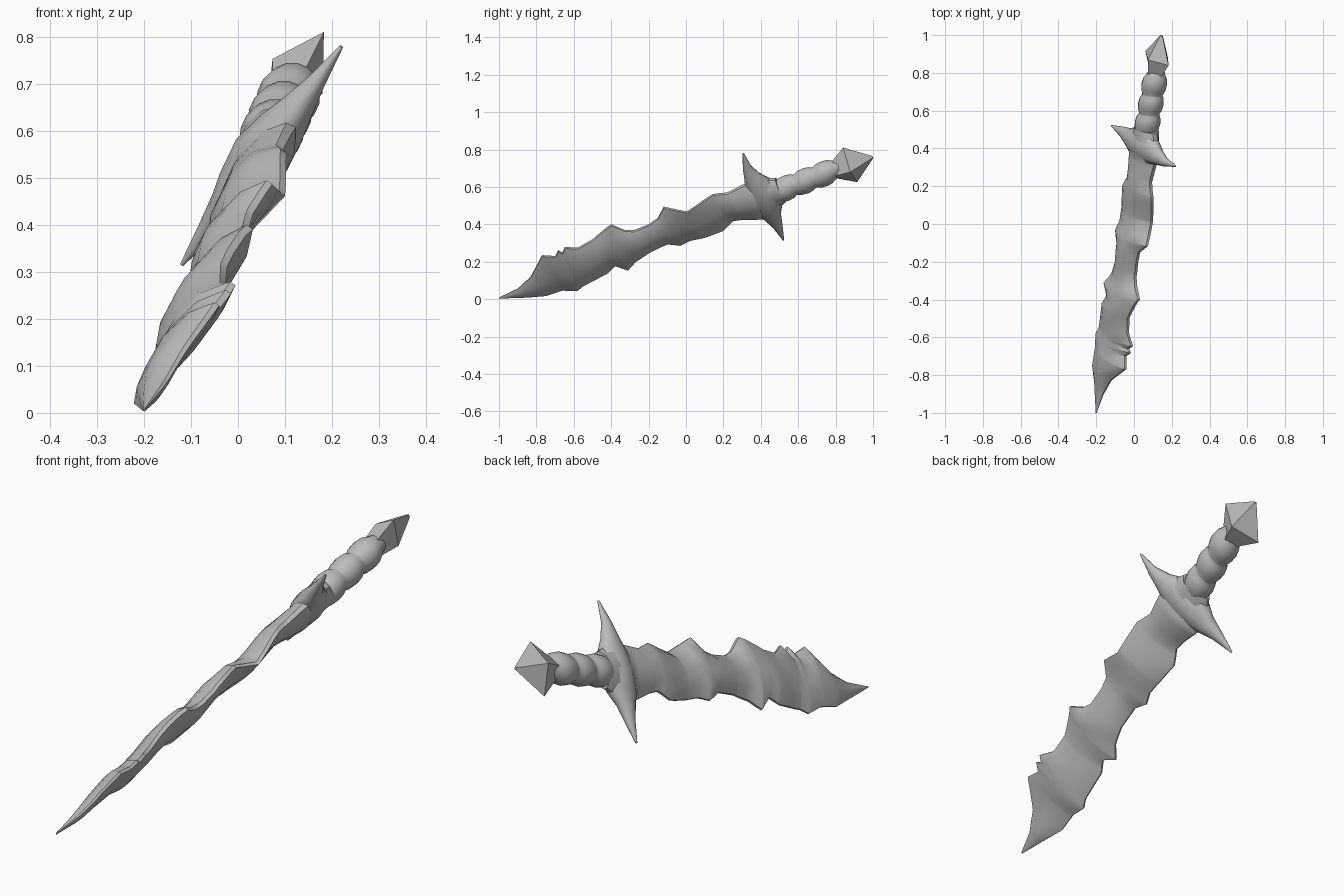
import bpy, bmesh
from math import sin, cos, pi, radians
from mathutils import Matrix, Vector

cube = bpy.data.objects.get("Cube")
if cube:
    bpy.data.objects.remove(cube)

# Single stone grey
grey = bpy.data.materials.new("stone_grey")
grey.use_nodes = True
colour = (0.5, 0.5, 0.5, 1)
grey.diffuse_color = colour
grey.node_tree.nodes["Principled BSDF"].inputs["Base Color"].default_value = colour

# Sword frame: u runs tip to pommel, v across the blade, t through its thickness
along = Vector((0.161, 0.923, 0.35)).normalized()
across = Vector((0.548, -0.379, 0.745))
across = (across - along * across.dot(along)).normalized()
through = along.cross(across)
frame = Matrix((along, across, through)).transposed().to_4x4()
frame.translation = (-0.2, -1, 0.006)


def loft(name, rings, angle):
    """Skin a row of equal rings, given in the sword frame, and cap the ends."""
    bm = bmesh.new()
    rows = [[bm.verts.new(frame @ Vector(p)) for p in ring] for ring in rings]
    for a, b in zip(rows, rows[1:]):
        for i in range(len(a)):
            j = (i + 1) % len(a)
            bm.faces.new((a[i], a[j], b[j], b[i]))
    bm.faces.new(rows[0])
    bm.faces.new(rows[-1])
    bmesh.ops.recalc_face_normals(bm, faces=bm.faces)
    mesh = bpy.data.meshes.new(name)
    bm.to_mesh(mesh)
    bm.free()
    mesh.materials.append(grey)
    obj = bpy.data.objects.new(name, mesh)
    bpy.context.collection.objects.link(obj)
    bpy.ops.object.select_all(action="DESELECT")
    obj.select_set(True)
    bpy.context.view_layer.objects.active = obj
    bpy.ops.object.shade_smooth_by_angle(angle=radians(angle))
    return obj


def sample(points, u):
    """Linear value at u along a list of (u, value) points."""
    for (a, p), (b, q) in zip(points, points[1:]):
        if u <= b:
            return p + (q - p) * max(0, u - a) / (b - a)
    return points[-1][1]


# Blade: chipped back edge, chipped cutting edge, half thickness, sideways lean of the back
back_edge = [(0, 0.003), (.116, .019), (.21, .062), (.317, .166), (.381, .136), (.41, .166),
             (.425, .143), (.45, .171), (.51, .13), (.6, .135), (.727, .187), (.78, .129),
             (.825, .108), (.912, .107), (.97, .12), (1.026, .174), (1.135, .123),
             (1.2, .131), (1.294, .142), (1.37, .113), (1.45, .123), (1.55, .13), (1.635, .085)]
cutting_edge = [(0, -.003), (.232, -.096), (.327, -.1), (.402, -.129), (.441, -.113),
                (.587, -.102), (.642, -.074), (.696, -.126), (.756, -.087), (.84, -.066),
                (.95, -.064), (1.01, -.1), (1.07, -.087), (1.152, -.099), (1.257, -.108),
                (1.325, -.073), (1.375, -.083), (1.48, -.12), (1.576, -.1), (1.635, -.07)]
thickness = [(0, .003), (.15, .02), (.35, .034), (.7, .042), (1, .038), (1.3, .04),
             (1.5, .055), (1.635, .06)]
lean = [(0, 0), (.3, .02), (.45, .02), (.7, 0), (.9, .02), (1.03, .01), (1.13, .045),
        (1.3, .02), (1.45, 0), (1.64, 0)]

section = [(1, .2), (.6, .8), (0, 1), (-.6, .75), (-1, .12)]
section += [(s, -t) for s, t in reversed(section)]
rings = []
for u in sorted({p[0] for p in back_edge + cutting_edge + thickness}):
    top, low = sample(back_edge, u), sample(cutting_edge, u)
    half, tilt = sample(thickness, u), sample(lean, u)
    wave = .008 * sin(u * 18) * min(1, u * 3) * (u < 1.5)
    rings.append([(u, (top + low) / 2 + s * (top - low) / 2,
                   t * half + wave + tilt * max(0, s) ** 2) for s, t in section])
loft("blade", rings, 40)


def oval(count, place):
    return [place(cos(2 * pi * i / count), sin(2 * pi * i / count)) for i in range(count)]


# Crossguard: two swept spikes, each station is (v, u, half width, half thickness)
guard = [(.313, 1.544, .004, .004), (.22, 1.527, .024, .02), (.15, 1.53, .046, .035),
         (.08, 1.54, .08, .052), (0, 1.545, .09, .064), (-.08, 1.535, .075, .05),
         (-.13, 1.53, .05, .036), (-.2, 1.532, .028, .022), (-.301, 1.525, .004, .004)]
loft("crossguard", [oval(12, lambda c, s: (u + c * w, v, s * h)) for v, u, w, h in guard], 50)

# Grip: three tilted bulging rings, each swelling then pinching in
grip = [(1.59, .055)]
for k in range(3):
    start = 1.61 + .11 * k
    grip += [(start, .056), (start + .025, .066), (start + .06, .07),
             (start + .09, .065), (start + .105, .056)]
grip.append((1.97, .04))
loft("grip", [oval(16, lambda c, s: (u + c * .012, .006 + c * r, s * r * .95))
              for u, r in grip], 35)

# Pommel: four-sided cut stone on a narrow neck
neck = oval(4, lambda c, s: (1.93, c * .045, s * .045))
girdle = [(2.041, .114, -.01), (2.03, 0, .065), (2.027, -.12, 0), (2.03, 0, -.065)]
tip = oval(4, lambda c, s: (2.163, c * .008 - .004, s * .008))
loft("pommel", [neck, girdle, tip], 20)
